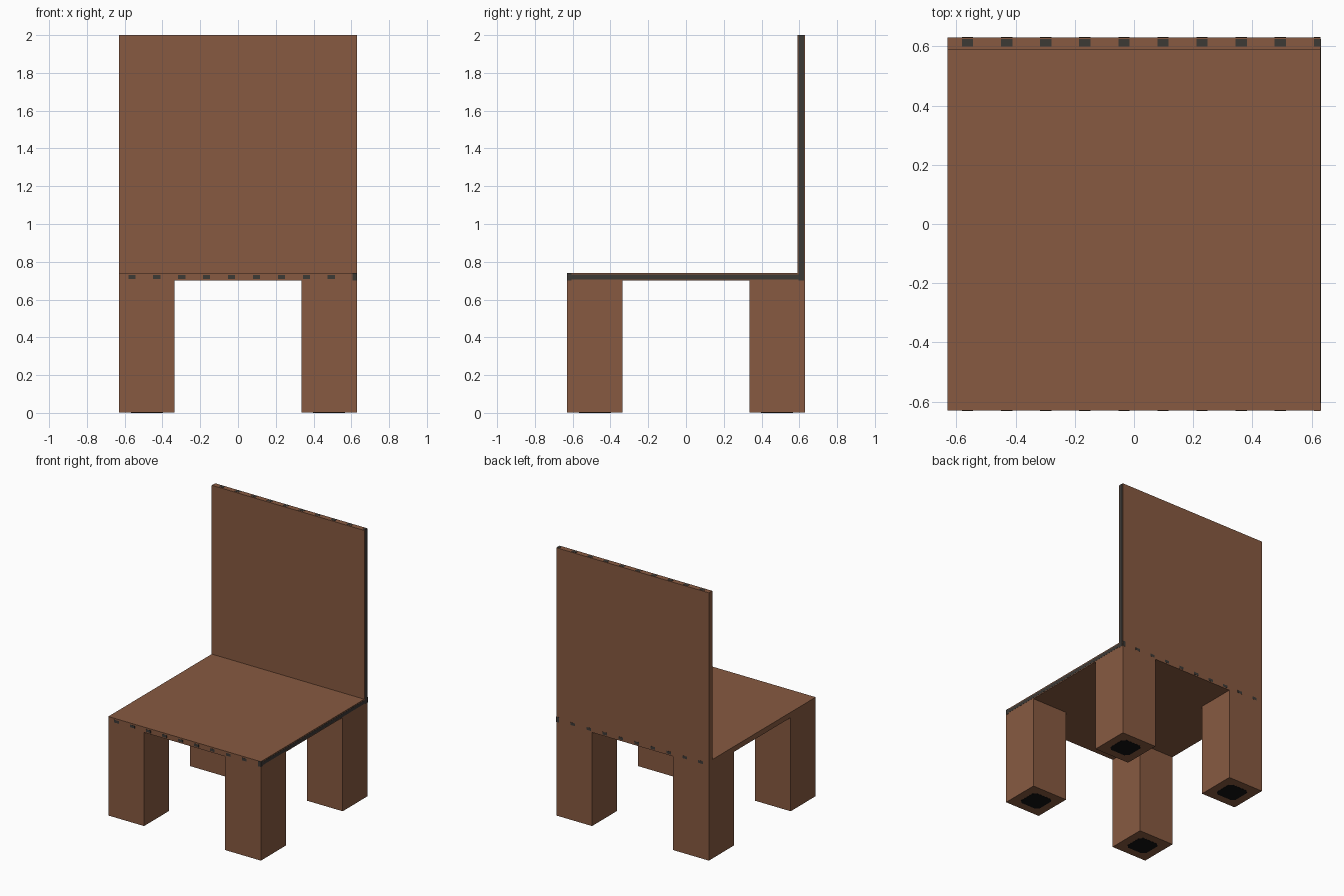
import bpy, bmesh, math
from mathutils import Matrix, Vector

if "Cube" in bpy.data.objects:
    bpy.data.objects.remove(bpy.data.objects["Cube"])

def material(name, rgb):
    m = bpy.data.materials.new(name)
    m.diffuse_color = (*rgb, 1)
    m.use_nodes = True
    m.node_tree.nodes["Principled BSDF"].inputs["Base Color"].default_value = m.diffuse_color
    return m

wood = material("brown wood", (0.245, 0.102, 0.053))
dark = material("dark edge", (0.046, 0.041, 0.036))
black = material("black pad", (0.006, 0.006, 0.006))

def boxes(name, ranges, mat):
    """One object made of boxes given as (x0, x1, y0, y1, z0, z1)."""
    bm = bmesh.new()
    for x0, x1, y0, y1, z0, z1 in ranges:
        mid = Vector(((x0 + x1) / 2, (y0 + y1) / 2, (z0 + z1) / 2))
        size = Matrix.Diagonal((x1 - x0, y1 - y0, z1 - z0, 1))
        bmesh.ops.create_cube(bm, size=1, matrix=Matrix.Translation(mid) @ size)
    return finish(name, bm, mat)

def finish(name, bm, mat):
    me = bpy.data.meshes.new(name)
    bm.to_mesh(me)
    bm.free()
    me.materials.append(mat)
    ob = bpy.data.objects.new(name, me)
    bpy.context.collection.objects.link(ob)
    return ob

H = 0.63           # half width of the chair
IN = 0.335         # inner side of the legs
SEAT, TOP = 0.70, 0.74
E = 0.001          # thickness of painted plates

# Seat and backrest
boxes("seat", [(-H, H, -H, H, SEAT, TOP)], wood)
boxes("backrest", [(-H, H, 0.59, H, TOP, 2.0)], wood)

# Four legs with dark pads underneath
for sy, row in ((-1, "front"), (1, "back")):
    for sx, side in ((-1, "left"), (1, "right")):
        xs = sorted((sx * IN, sx * H))
        ys = sorted((sy * IN, sy * H))
        boxes(f"{row}_{side}_leg", [(*xs, *ys, E, SEAT)], wood)
        bm = bmesh.new()
        c = (IN + H) / 2
        r, k = 0.085, 0.06
        pts = [(r, -k), (r, k), (k, r), (-k, r), (-r, k), (-r, -k), (-k, -r), (k, -r)]
        low = [bm.verts.new((sx * c + x, sy * c + y, 0)) for x, y in pts]
        face = bm.faces.new(low)
        ext = bmesh.ops.extrude_face_region(bm, geom=[face])
        up = [g for g in ext["geom"] if isinstance(g, bmesh.types.BMVert)]
        bmesh.ops.translate(bm, verts=up, vec=(0, 0, 2 * E))
        bmesh.ops.recalc_face_normals(bm, faces=bm.faces)
        finish(f"{row}_{side}_leg_pad", bm, black)

# Dark bands on the right edges of seat and backrest
boxes("right_edge_band", [
    (H - E, H + E, -H, 0.605, 0.706, 0.732),
    (H - E, H + E, -H, -0.605, SEAT, TOP),
    (H - E, H + E, 0.596, 0.624, 0.70, 2.0),
], dark)

# Rows of small dark marks along the front, back and top edges
front, back, top = [], [], []
for i in range(10):
    x = -0.562 + 0.132 * i
    x0, x1 = x - 0.019, min(x + 0.019, H)
    last = i == 9
    z0, z1 = (SEAT, TOP) if last else (0.709, 0.729)
    front.append((x0, x1, -H - E, -H + E, z0, z1))
    back.append((x0, x1, H - E, H + E, z0, z1))
    top.append((x0, x1, 0.60, 0.624, 2.0 - E, 2.0 + E))
boxes("seat_front_marks", front, dark)
boxes("seat_back_marks", back, dark)
boxes("backrest_top_marks", top, dark)
